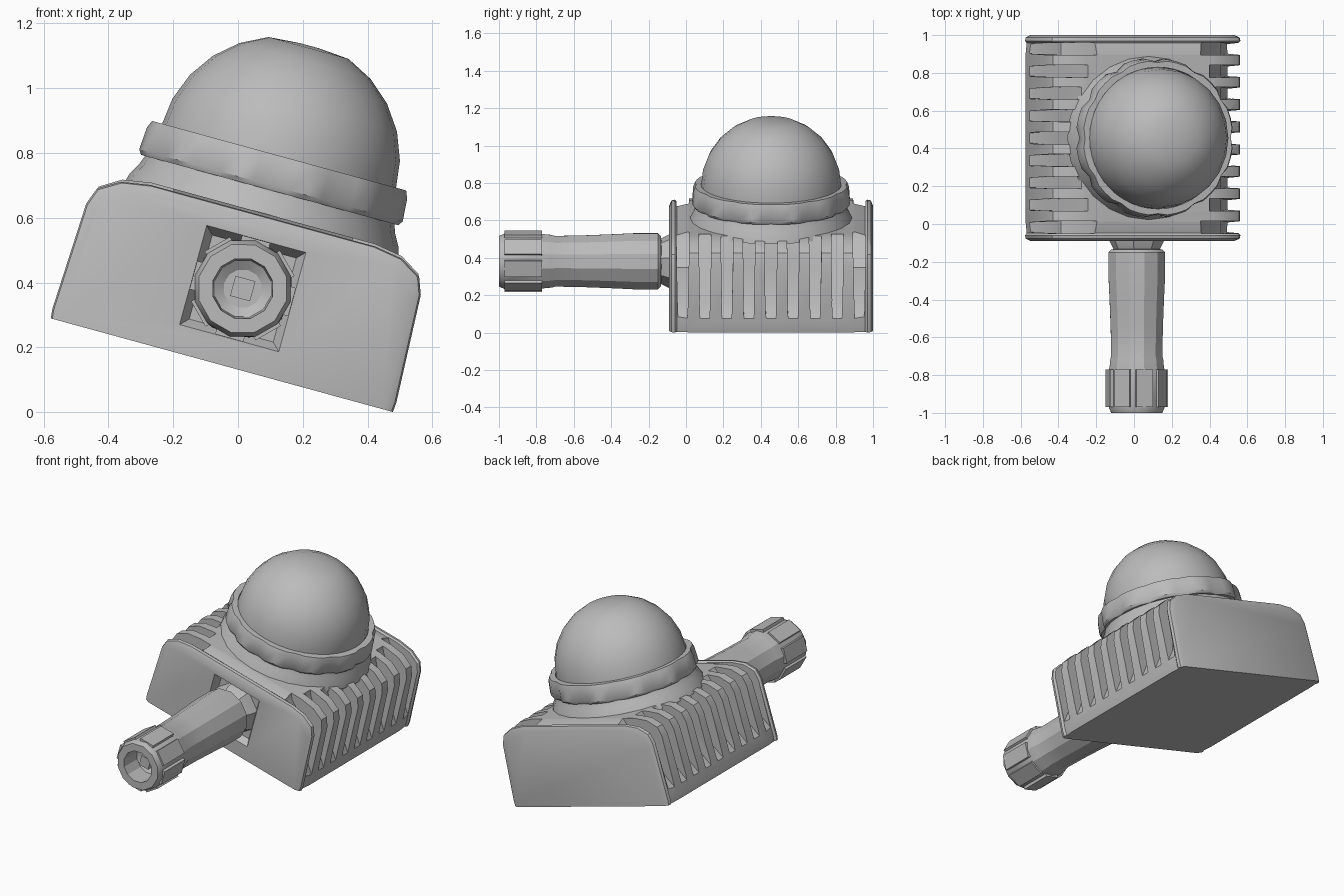
import bpy, bmesh, math
from mathutils import Matrix

old = bpy.data.objects.get("Cube")
if old:
    bpy.data.objects.remove(old, do_unlink=True)

grey = bpy.data.materials.new("mid_grey")
grey.use_nodes = True
COLOR = (0.5, 0.5, 0.5, 1)
grey.diffuse_color = COLOR
grey.node_tree.nodes["Principled BSDF"].inputs["Base Color"].default_value = COLOR

MID = 0.455     # centre of the housing along y
PORT = 0.245    # height of the handle axis above the base
TILT = Matrix.Translation((-0.05, 0, 0.145)) @ Matrix.Rotation(math.radians(15.3), 4, 'Y')


def skin(bm, rings, closed=False):
    """Bridge equal-sized rings of points; cap the ends or close the loop."""
    loops = [[bm.verts.new(p) for p in r] for r in rings]
    pairs = list(zip(loops, loops[1:]))
    if closed:
        pairs.append((loops[-1], loops[0]))
    for a, b in pairs:
        n = len(a)
        for i in range(n):
            j = (i + 1) % n
            bm.faces.new((a[i], a[j], b[j], b[i]))
    if not closed:
        bm.faces.new(loops[0][::-1])
        bm.faces.new(loops[-1])


def finish(name, bm):
    bmesh.ops.recalc_face_normals(bm, faces=bm.faces)
    me = bpy.data.meshes.new(name)
    bm.to_mesh(me)
    bm.free()
    me.materials.append(grey)
    ob = bpy.data.objects.new(name, me)
    bpy.context.collection.objects.link(ob)
    return ob


def cut(ob, cutter):
    cutter.hide_render = True
    mod = ob.modifiers.new("cut", 'BOOLEAN')
    mod.operation, mod.solver, mod.object = 'DIFFERENCE', 'EXACT', cutter
    bpy.context.view_layer.objects.active = ob
    bpy.ops.object.modifier_apply(modifier=mod.name)
    bpy.data.objects.remove(cutter, do_unlink=True)


def upright_ring(r, z, n):
    return [(r * math.cos(math.tau * i / n), MID + r * math.sin(math.tau * i / n), z)
            for i in range(n)]


def handle_ring(r, y, n, turn=0.0):
    return [(r * math.cos(math.tau * i / n + turn), y,
             PORT + r * math.sin(math.tau * i / n + turn)) for i in range(n)]


# Housing: rounded-shoulder profile with a raised flange at each end
half = [(0.547, 0), (0.55, 0.03), (0.535, 0.38), (0.515, 0.435), (0.45, 0.475), (0.36, 0.49)]
outline = half + [(-x, z) for x, z in reversed(half)]


def section(y, side, top):
    return [(x * (1 - side / 0.55), y, z * (1 - top / 0.49)) for x, z in outline]


# depth from the end face, side inset, top inset
ends = [(0, 0.03, 0.04), (0.012, 0.005, 0.015), (0.03, 0, 0.012), (0.042, 0.01, 0.02),
        (0.1, 0.004, 0.004)]
length = 1.09
bm = bmesh.new()
skin(bm, [section(-0.09 + d, s, t) for d, s, t in ends]
     + [section(-0.09 + length - d, s, t) for d, s, t in reversed(ends)])
housing = finish("finned_housing", bm)

# Cooling slots on both sides, longer towards the corners and narrower at the foot
bm = bmesh.new()
COUNT = 9
for i in range(COUNT):
    off = i - (COUNT - 1) / 2
    y = MID + off * 0.118
    top = 0.41 - 0.11 * (abs(off) / 4) ** 2
    slot = [(0.62, 0.05), (0.55, 0.07), (0.485, 0.15), (0.44, 0.33), (top, 0.45),
            (top - 0.03, 0.52), (0.62, 0.52)]
    for side in (1, -1):
        skin(bm, [[(side * x, y + w * (0.75 if z < 0.1 else 1), z) for x, z in slot]
                  for w in (-0.033, 0.033)])
cut(housing, finish("slot_cutter", bm))

# Square recess around the handle socket
bm = bmesh.new()
skin(bm, [handle_ring(0.25, -0.12, 4, math.pi / 4), handle_ring(0.19, -0.05, 4, math.pi / 4)])
cut(housing, finish("socket_cutter", bm))

# Collar rising from the housing to the dome
bm = bmesh.new()
skin(bm, [upright_ring(r, z, 24) for r, z in
          ((0.44, 0.46), (0.43, 0.495), (0.41, 0.53), (0.395, 0.57), (0.38, 0.62))])
collar = finish("collar", bm)

# Clamp ring with blocky grips
SEG = 48


def grip_ring(r, z, bump):
    pts = []
    for i in range(SEG):
        a = math.tau * i / SEG
        rr = r + (bump if i % 4 else 0)
        pts.append((rr * math.cos(a), MID + rr * math.sin(a), z))
    return pts


bm = bmesh.new()
skin(bm, [grip_ring(0.375, 0.56, 0), grip_ring(0.4, 0.56, 0.015), grip_ring(0.405, 0.575, 0.02),
          grip_ring(0.405, 0.645, 0.015), grip_ring(0.4, 0.67, 0.01), grip_ring(0.375, 0.67, 0)],
     closed=True)
clamp = finish("clamp_ring", bm)

# Dome with a slightly flattened crown
R = 0.375
bm = bmesh.new()
levels = [(R, 0.6)] + [(R * math.cos(math.radians(a)), 0.662 + R * math.sin(math.radians(a)))
                       for a in (0, 14, 28, 42, 56, 70)]
skin(bm, [upright_ring(r, z, 24) for r, z in levels + [(0.03, 1.022)]])
dome = finish("dome", bm)

# Handle: turned shaft with a hollow open end
bm = bmesh.new()
turned = [(0.06, -0.86), (0.09, -0.88), (0.095, -1.0), (0.14, -1.0), (0.153, -0.97),
          (0.153, -0.78), (0.148, -0.75), (0.146, -0.72), (0.14, -0.7), (0.143, -0.55),
          (0.149, -0.4), (0.155, -0.28), (0.155, -0.15), (0.14, -0.135), (0.1, -0.13), (0.1, -0.04)]
skin(bm, [handle_ring(r, y, 12) for r, y in turned])
handle = finish("handle", bm)

# Square pin inside the open end
bm = bmesh.new()
skin(bm, [handle_ring(0.045, y, 4, math.pi / 4) for y in (-0.93, -0.85)])
pin = finish("handle_pin", bm)

# Ribs around the handle grip
bm = bmesh.new()
for i in range(8):
    m = (Matrix.Translation((0, -0.87, PORT))
         @ Matrix.Rotation(math.tau * i / 8, 4, 'Y')
         @ Matrix.Translation((0, 0, 0.143))
         @ Matrix.Diagonal((0.09, 0.2, 0.03, 1)))
    bmesh.ops.create_cube(bm, size=1, matrix=m)
ribs = finish("handle_ribs", bm)

# Socket neck joining handle and housing
bm = bmesh.new()
skin(bm, [handle_ring(r, y, 8, math.pi / 8) for r, y in
          ((0.12, -0.14), (0.145, -0.09), (0.16, -0.03))])
neck = finish("socket_neck", bm)

# Lean the whole assembly and shade it
bpy.ops.object.select_all(action='DESELECT')
for ob in (housing, collar, clamp, dome, handle, pin, ribs, neck):
    ob.matrix_world = TILT
    ob.select_set(True)
bpy.context.view_layer.objects.active = dome
bpy.ops.object.shade_smooth_by_angle(angle=math.radians(28))
